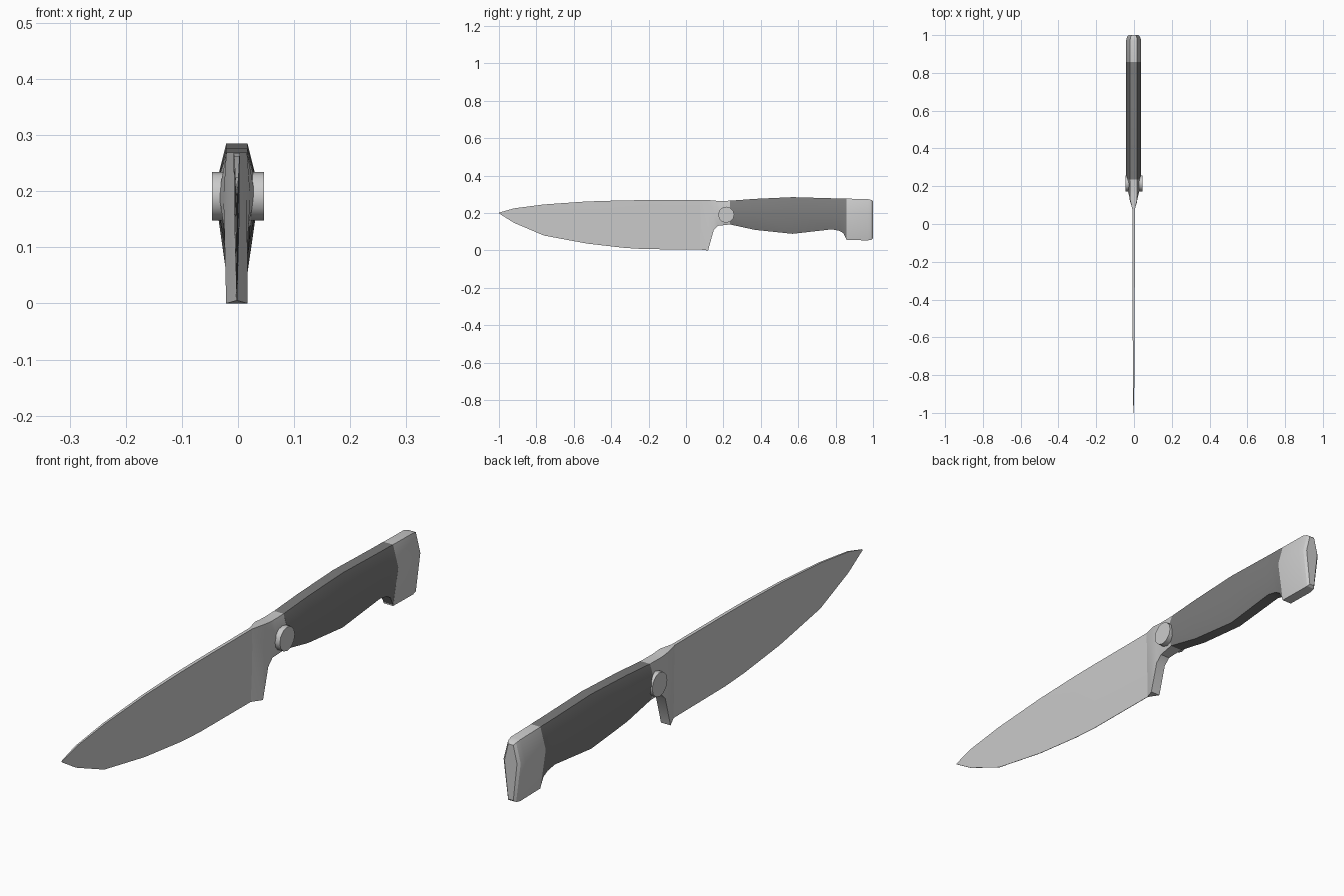
import bpy, bmesh, math
from mathutils import Matrix

if "Cube" in bpy.data.objects:
    bpy.data.objects.remove(bpy.data.objects["Cube"])

CX = -0.002  # shared centre plane of blade and handle


def material(name, v):
    m = bpy.data.materials.new(name)
    m.diffuse_color = (v, v, v, 1)
    m.use_nodes = True
    m.node_tree.nodes["Principled BSDF"].inputs["Base Color"].default_value = m.diffuse_color
    return m


def finish(bm, name, mat=None, angle=30):
    bmesh.ops.remove_doubles(bm, verts=bm.verts, dist=1e-5)
    bmesh.ops.recalc_face_normals(bm, faces=bm.faces)
    me = bpy.data.meshes.new(name)
    bm.to_mesh(me)
    bm.free()
    ob = bpy.data.objects.new(name, me)
    bpy.context.collection.objects.link(ob)
    if mat:
        me.materials.append(mat)
    bpy.ops.object.select_all(action='DESELECT')
    ob.select_set(True)
    bpy.context.view_layer.objects.active = ob
    bpy.ops.object.shade_smooth_by_angle(angle=math.radians(angle))
    return ob


def loft(name, sections, mat=None):
    """Each section: three (y, z, half_width) points, top / middle / bottom."""
    bm = bmesh.new()
    rings = []
    for sec in sections:
        pts = [(CX + w, y, z) for y, z, w in sec]
        pts += [(CX - w, y, z) for y, z, w in reversed(sec)]
        rings.append([bm.verts.new(p) for p in pts])
    for a, b in zip(rings, rings[1:]):
        for i in range(6):
            j = (i + 1) % 6
            bm.faces.new((a[i], a[j], b[j], b[i]))
    bm.faces.new(rings[0])
    bm.faces.new(rings[-1])
    return finish(bm, name, mat)


def upright(y, top, bottom, w_top, w_mid, w_bot, mid=0.2):
    return ((y, top, w_top), (y, mid, w_mid), (y, bottom, w_bot))


dark = material("dark_handle", 0.2)

# Blade: wedge section following the spine and the cutting edge
outline = [(-1.0, 0.202, 0.198, 0.001), (-0.92, 0.225, 0.148, 0.003),
           (-0.76, 0.246, 0.08, 0.004), (-0.53, 0.262, 0.037, 0.005),
           (-0.33, 0.268, 0.014, 0.006), (-0.22, 0.269, 0.007, 0.006),
           (0.09, 0.269, 0.005, 0.006)]
loft("blade", [upright(y, t, b, w, w * 0.75, 0.0008, mid=(t + b) / 2 + 0.02 * (t - b))
               for y, t, b, w in outline])

# Bolster: flares from the blade, with the heel dropping to the ground
loft("bolster", [
    upright(0.075, 0.269, 0.005, 0.006, 0.0045, 0.001, mid=0.19),
    ((0.125, 0.269, 0.018), (0.12, 0.19, 0.018), (0.118, 0.0, 0.019)),
    ((0.155, 0.266, 0.019), (0.15, 0.19, 0.024), (0.148, 0.108, 0.019)),
    ((0.18, 0.265, 0.019), (0.18, 0.195, 0.032), (0.172, 0.132, 0.019)),
    upright(0.235, 0.266, 0.139, 0.019, 0.039, 0.024)])

# Handle: six-sided grip with a swelling belly
loft("handle", [upright(y, t, b, 0.019, 0.04, w) for y, t, b, w in [
    (0.235, 0.266, 0.139, 0.024), (0.37, 0.276, 0.11, 0.022),
    (0.57, 0.285, 0.089, 0.02), (0.78, 0.279, 0.113, 0.022),
    (0.82, 0.278, 0.105, 0.021), (0.842, 0.278, 0.092, 0.02),
    (0.858, 0.277, 0.06, 0.019)]], dark)

# Pommel cap with chamfered end
loft("pommel", [
    upright(0.858, 0.277, 0.056, 0.019, 0.04, 0.019),
    upright(0.972, 0.275, 0.054, 0.019, 0.04, 0.019),
    upright(0.992, 0.27, 0.057, 0.016, 0.034, 0.016),
    upright(1.0, 0.263, 0.064, 0.01, 0.025, 0.01)])

# Cross pin through the bolster
bm = bmesh.new()
bmesh.ops.create_cone(bm, cap_ends=True, segments=12, radius1=0.043, radius2=0.043, depth=0.092,
                      matrix=Matrix.Translation((0, 0.215, 0.191)) @ Matrix.Rotation(math.pi / 2, 4, 'Y'))
finish(bm, "pin", angle=35)
